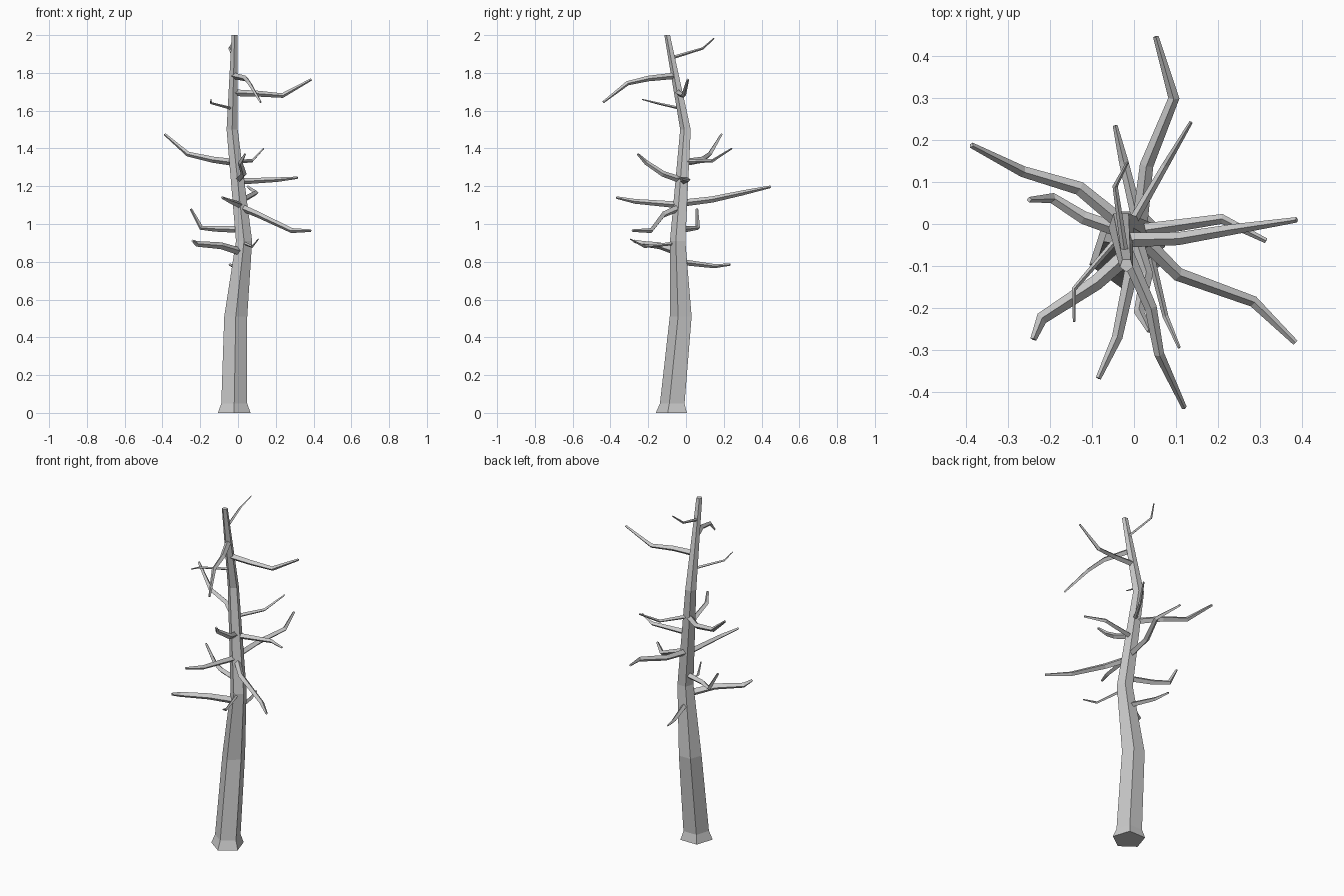
import bpy, bmesh, math
from mathutils import Vector

if "Cube" in bpy.data.objects:
    bpy.data.objects.remove(bpy.data.objects["Cube"])

# trunk rings: x, y, z, radius
TRUNK = [(-.02, -.069, 0, .091), (-.02, -.066, .05, .072), (-.012, -.022, .51, .064),
         (.032, -.04, .91, .045), (-.031, 0, 1.5, .031), (-.018, -.098, 2, .0165)]


def trunk_centre(z):
    for a, b in zip(TRUNK, TRUNK[1:]):
        if a[2] <= z <= b[2]:
            return Vector(a[:3]).lerp(Vector(b[:3]), (z - a[2]) / (b[2] - a[2]))


def skin(name, rings):
    """Flat-faced closed tube through a list of vertex rings."""
    bm = bmesh.new()
    vs = [[bm.verts.new(p) for p in r] for r in rings]
    n = len(vs[0])
    for a, b in zip(vs, vs[1:]):
        for i in range(n):
            j = (i + 1) % n
            bm.faces.new((a[i], a[j], b[j], b[i]))
    bm.faces.new(vs[0][::-1])
    bm.faces.new(vs[-1])
    bmesh.ops.recalc_face_normals(bm, faces=bm.faces)
    me = bpy.data.meshes.new(name)
    bm.to_mesh(me)
    bm.free()
    ob = bpy.data.objects.new(name, me)
    bpy.context.collection.objects.link(ob)


def ring(c, u, v, r, n, start):
    return [c + r * (u * math.cos(start + i * math.tau / n) + v * math.sin(start + i * math.tau / n))
            for i in range(n)]


def branch(name, root_z, thick, pts, sides=4):
    path = [trunk_centre(root_z)] + [Vector(p) for p in pts]
    radii = [thick, thick * .86, thick * .7, thick * .36]
    if len(path) == 3:
        radii = [thick, thick * .7, thick * .36]
    rings = []
    for i, p in enumerate(path):
        d = (path[min(i + 1, len(path) - 1)] - path[max(i - 1, 0)]).normalized()
        side = d.cross(Vector((0, 0, 1))).normalized()
        rings.append(ring(p, side, side.cross(d), radii[i], sides, 0))
    skin(name, rings)


# five-sided trunk with flared foot
X, Y = Vector((1, 0, 0)), Vector((0, 1, 0))
skin("trunk", [ring(Vector(t[:3]), X, Y, t[3], 5, -math.pi / 2) for t in TRUNK])

# branches: root height, root radius, bend points out to the tip
BRANCHES = [
    (1.11, .019, [(.03, .14, 1.13), (.095, .30, 1.165), (.052, .447, 1.197)]),
    (1.325, .019, [(-.13, .085, 1.34), (-.265, .125, 1.37), (-.388, .188, 1.475)]),
    (.97, .018, [(-.12, .015, .975), (-.195, .062, .98), (-.25, .058, 1.08)]),
    (.85, .021, [(-.09, -.14, .885), (-.22, -.225, .895), (-.24, -.275, .91)]),
    (1.61, .008, [(-.143, -.155, 1.64), (-.143, -.233, 1.66)]),
    (1.10, .018, [(-.04, -.27, 1.12), (-.085, -.368, 1.14)]),
    (1.785, .017, [(.04, -.2, 1.77), (.06, -.31, 1.745), (.12, -.438, 1.645)]),
    (.90, .010, [(.075, -.22, .88), (.108, -.295, .92)]),
    (1.09, .019, [(.105, -.12, 1.05), (.285, -.185, .965), (.385, -.283, .965)]),
    (1.695, .018, [(.105, -.035, 1.69), (.235, -.013, 1.68), (.388, .01, 1.765)]),
    (1.225, .017, [(.21, .012, 1.235), (.315, -.04, 1.245)]),
    (1.33, .012, [(.075, .14, 1.335), (.136, .243, 1.40)]),
    (.80, .016, [(-.025, .15, .777), (-.045, .235, .785)]),
    (1.88, .009, [(-.045, .09, 1.93), (-.015, .148, 1.983)]),
    (1.23, .018, [(.03, -.12, 1.265), (.012, -.21, 1.325), (.037, -.255, 1.37)]),
]
for i, (z, r, pts) in enumerate(BRANCHES):
    branch(f"branch_{i + 1}", z, r, pts)
